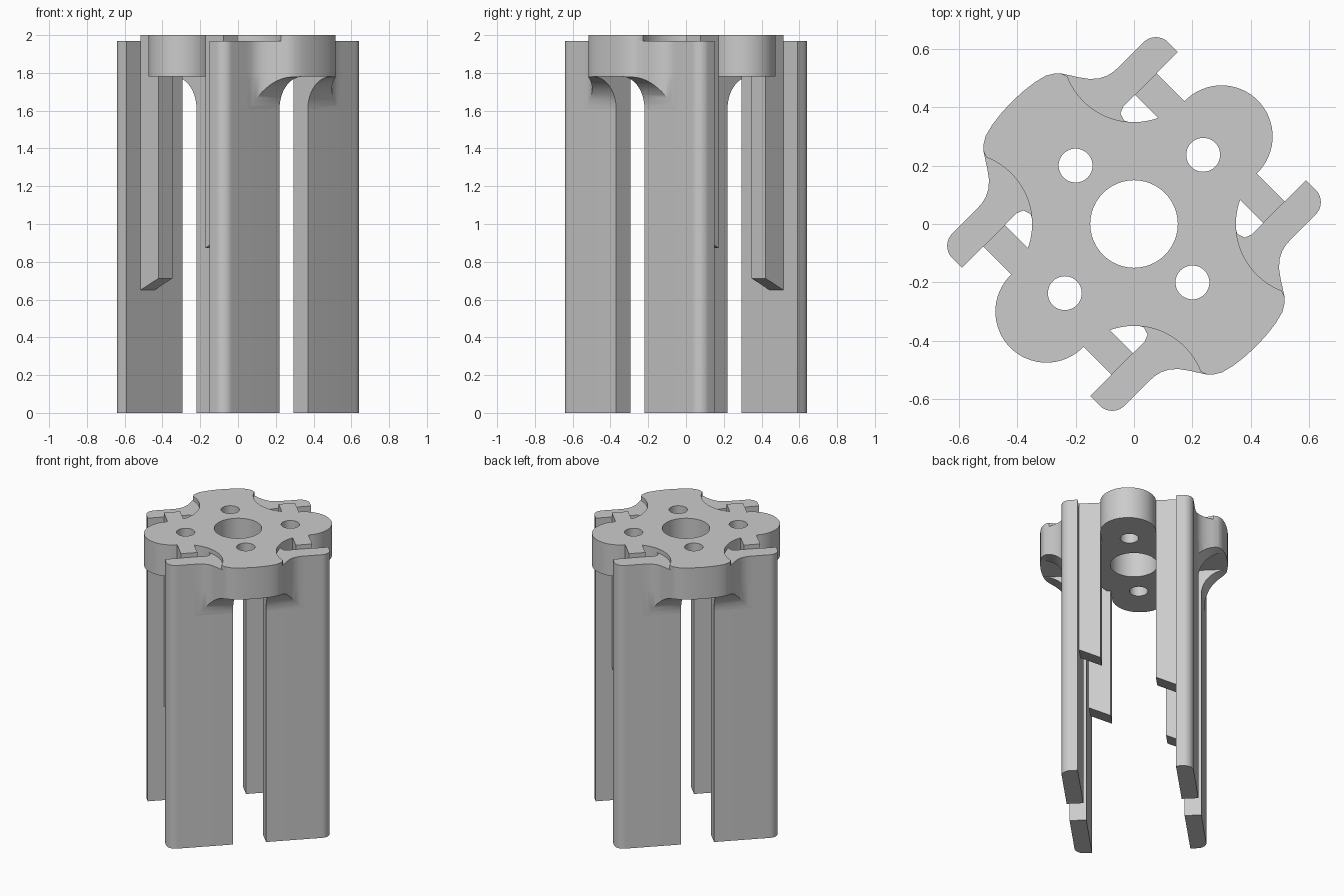
import bpy, bmesh
from math import sin, cos, radians, pi
from mathutils import Matrix

cube = bpy.data.objects.get("Cube")
if cube:
    bpy.data.objects.remove(cube, do_unlink=True)

grey = bpy.data.materials.new("light grey")
grey.use_nodes = True
grey.diffuse_color = (0.6, 0.6, 0.6, 1)
grey.node_tree.nodes["Principled BSDF"].inputs["Base Color"].default_value = (0.6, 0.6, 0.6, 1)

TURN = Matrix.Rotation(pi / 4, 4, 'Z')   # parts are drawn along the diagonal
TOP, STEP, UNDER = 2.0, 1.97, 1.78       # plate top, blade top, plate underside


def arc(cx, cy, r, a0, a1, n):
    angles = [radians(a0 + (a1 - a0) * i / n) for i in range(n + 1)]
    return [(cx + r * cos(a), cy + r * sin(a)) for a in angles]


def flip(points, su, sv):
    return [(su * u, sv * v) for u, v in points]


def build(name, points, offset):
    """Extrude a closed outline of 3D points along an offset."""
    bm = bmesh.new()
    face = bm.faces.new([bm.verts.new(p) for p in points])
    out = bmesh.ops.extrude_face_region(bm, geom=[face])
    moved = [g for g in out["geom"] if isinstance(g, bmesh.types.BMVert)]
    bmesh.ops.translate(bm, verts=moved, vec=offset)
    bmesh.ops.recalc_face_normals(bm, faces=bm.faces)
    bm.transform(TURN)
    mesh = bpy.data.meshes.new(name)
    bm.to_mesh(mesh)
    bm.free()
    mesh.materials.append(grey)
    obj = bpy.data.objects.new(name, mesh)
    bpy.context.collection.objects.link(obj)
    return obj


def prism(name, outline, z0, z1):
    return build(name, [(u, v, z0) for u, v in outline], (0, 0, z1 - z0))


def combine(obj, tool, operation):
    """Apply a boolean and discard the helper."""
    mod = obj.modifiers.new("cut", 'BOOLEAN')
    mod.operation, mod.solver, mod.object = operation, 'EXACT', tool
    bpy.context.view_layer.objects.active = obj
    bpy.ops.object.modifier_apply(modifier=mod.name)
    bpy.data.objects.remove(tool, do_unlink=True)


parts = []

# Mounting plate: round lobes joined by concave notches
wide_end = [(0.17, 0.558), (0.145, 0.573), (0.1, 0.584), (0.05, 0.59)]
quarter = (arc(0.424, 0, 0.175, 0, 90, 16)
           + arc(0.42, 0.42, 0.245, 268, 156, 24) + [(0.188, 0.541)] + wide_end)
inner = quarter[1:]
outline = (quarter + [(0, 0.592)] + flip(inner[::-1], -1, 1)
           + flip(quarter, -1, -1) + [(0, -0.592)] + flip(inner[::-1], 1, -1))
plate = prism("mounting_plate", outline, UNDER, TOP)
holes = [(0, 0, 0.15), (0.335, 0, 0.058), (-0.335, 0, 0.058),
         (0, 0.283, 0.058), (0, -0.283, 0.058)]
for u, v, r in holes:
    cutter = prism("hole_cutter", arc(u, v, r, 0, 352.5, 47), UNDER - 0.1, TOP + 0.1)
    cutter.hide_render = True
    combine(plate, cutter, 'DIFFERENCE')
parts.append(plate)

# Lower shoulder that blends the wide lobes into the blades
half = ([(0.12, 0.37), (0.19, 0.26), (0.235, 0.258), (0.226, 0.275), (0.235, 0.301),
         (0.26, 0.311), (0.36, 0.311), (0.36, 0.417)]
        + [(0.32, 0.418), (0.295, 0.424), (0.27, 0.436), (0.245, 0.457),
           (0.222, 0.488), (0.205, 0.515), (0.188, 0.541)] + wide_end)
shoulder = half + [(0, 0.592)] + flip(half[::-1], -1, 1)

# Blade cross-section with one rounded outer corner
blade = ([(0.106, 0.311), (0.523, 0.311)]
         + arc(0.463, 0.357, 0.06, 0, 90, 10) + [(0.106, 0.417)])
rib = [(0.315, 0.175), (0.42, 0.175), (0.42, 0.311), (0.315, 0.311)]
# Curved gusset profile beneath the wide lobe, as (v, z)
radius = 0.17
gusset = ([(0.4, UNDER - radius)] + arc(0.417 + radius, UNDER - radius, radius, 180, 90, 14)
          + [(0.65, UNDER), (0.65, UNDER + 0.02), (0.4, UNDER + 0.02)])

for sv, side in ((1, "back"), (-1, "front")):
    parts.append(prism(side + "_shoulder", flip(shoulder, 1, sv), UNDER, STEP))
    for su, end in ((1, "a"), (-1, "b")):
        tag = f"{side}_{end}"
        parts.append(prism(tag + "_blade", flip(blade, su, sv), 0, STEP))

        # Rib behind the blade, its foot cut by one sloping plane
        foot = [(u, v, 0.793 - 0.46 * v) for u, v in flip(rib, su, sv)]
        stiffener = build(tag + "_rib", foot, (0, 0, 3))
        for vert in stiffener.data.vertices:
            vert.co.z = min(vert.co.z, TOP)
        parts.append(stiffener)

        # Gusset trimmed to the lobe outline
        bracket = build(tag + "_gusset", [(su * 0.106, sv * v, z) for v, z in gusset],
                        (su * 0.24, 0, 0))
        trim = prism("gusset_trim", flip(shoulder, 1, sv), 1.5, 1.9)
        trim.hide_render = True
        combine(bracket, trim, 'INTERSECT')
        parts.append(bracket)

# Smooth the curved walls, keep the edges sharp
for obj in bpy.context.selected_objects:
    obj.select_set(False)
for obj in parts:
    obj.select_set(True)
bpy.context.view_layer.objects.active = parts[0]
bpy.ops.object.shade_smooth_by_angle(angle=radians(30))
